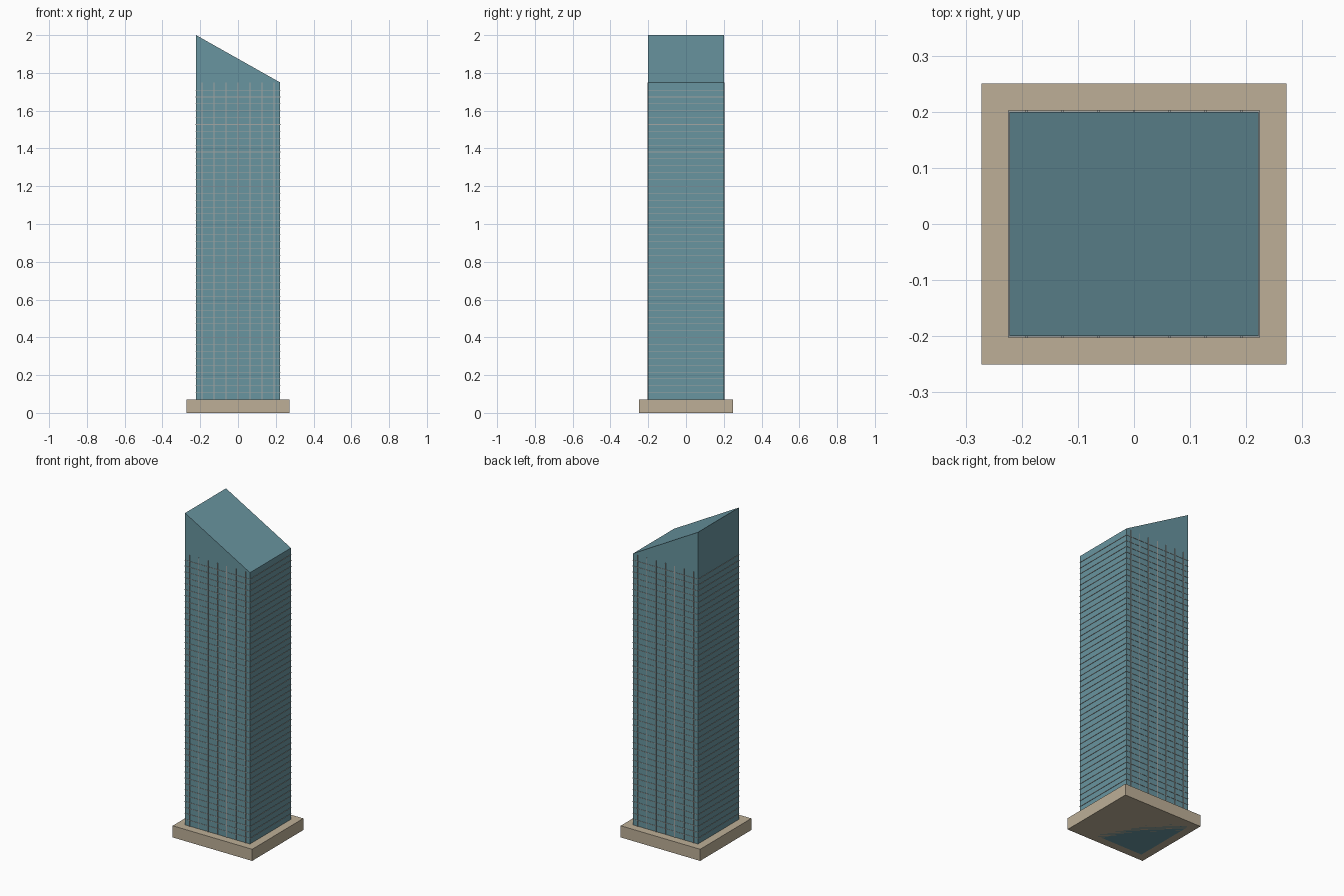
import bpy, bmesh
from mathutils import Matrix, Vector

if "Cube" in bpy.data.objects:
    bpy.data.objects.remove(bpy.data.objects["Cube"])

HX, HY = 0.222, 0.2        # tower half width and depth
LOW, HIGH = 1.75, 2.0      # roof heights on the right and left
BASE = 0.072
FLOOR = 0.0364             # floor to floor height


def material(name, rgb):
    m = bpy.data.materials.new(name)
    m.diffuse_color = (*rgb, 1)
    m.use_nodes = True
    m.node_tree.nodes["Principled BSDF"].inputs["Base Color"].default_value = m.diffuse_color
    return m


def finish(name, bm, mat):
    bmesh.ops.recalc_face_normals(bm, faces=bm.faces)
    me = bpy.data.meshes.new(name)
    bm.to_mesh(me)
    bm.free()
    me.materials.append(mat)
    ob = bpy.data.objects.new(name, me)
    bpy.context.collection.objects.link(ob)
    return ob


def add_box(bm, center, size):
    bmesh.ops.create_cube(bm, size=1, matrix=Matrix.Translation(center) @ Matrix.Diagonal((*size, 1)))


glass = material("glass", (0.14, 0.30, 0.35))
stone = material("stone", (0.51, 0.43, 0.31))
metal = material("metal", (0.36, 0.38, 0.37))

# Base plinth
bm = bmesh.new()
add_box(bm, (0, 0, BASE / 2), (0.544, 0.5, BASE))
finish("base_plinth", bm, stone)

# Tower body: slanted-roof profile extruded front to back
bm = bmesh.new()
profile = [(-HX, 0), (HX, 0), (HX, LOW), (-HX, HIGH)]
face = bm.faces.new([bm.verts.new((x, -HY, z)) for x, z in profile])
ext = bmesh.ops.extrude_face_region(bm, geom=[face], use_keep_orig=True)
verts = [v for v in ext["geom"] if isinstance(v, bmesh.types.BMVert)]
bmesh.ops.translate(bm, verts=verts, vec=Vector((0, 2 * HY, 0)))
finish("tower_body", bm, glass)

# Thin floor bands around the tower
bm = bmesh.new()
for i in range(45):
    add_box(bm, (0, 0, 0.107 + i * FLOOR), (2 * HX + 0.005, 2 * HY + 0.004, 0.003))
finish("floor_bands", bm, metal)

# Vertical mullions on the front and back
bm = bmesh.new()
for side in (-1, 1):
    for i in range(-3, 4):
        add_box(bm, (i * 0.0637, side * HY, (BASE + LOW) / 2), (0.004, 0.006, LOW - BASE))
finish("mullions", bm, metal)
